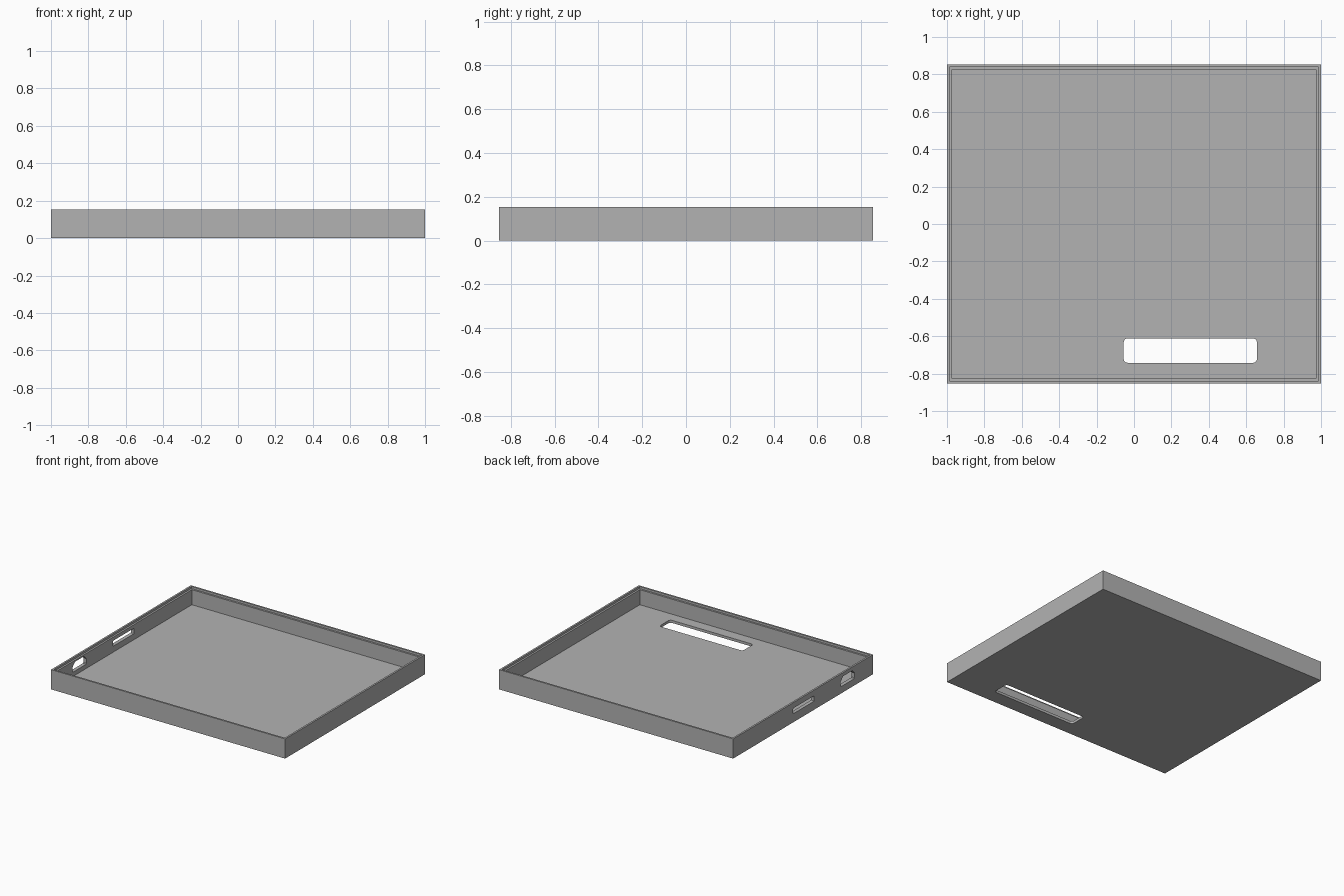
import bpy
import bmesh
import math

cube = bpy.data.objects.get("Cube")
if cube:
    bpy.data.objects.remove(cube, do_unlink=True)

grey = bpy.data.materials.new("plain grey")
grey.use_nodes = True
grey.diffuse_color = (0.45, 0.45, 0.45, 1)
shader = next(n for n in grey.node_tree.nodes if n.type == 'BSDF_PRINCIPLED')
shader.inputs["Base Color"].default_value = (0.45, 0.45, 0.45, 1)

HALF_X, HALF_Y, HEIGHT = 1.0, 0.853, 0.152
LIP, WALL, LEDGE, FLOOR = 0.014, 0.028, 0.136, 0.02


def make_object(name, bm):
    bmesh.ops.recalc_face_normals(bm, faces=bm.faces)
    mesh = bpy.data.meshes.new(name)
    bm.to_mesh(mesh)
    bm.free()
    mesh.materials.append(grey)
    obj = bpy.data.objects.new(name, mesh)
    bpy.context.collection.objects.link(obj)
    return obj


def rounded_rect(a0, a1, b0, b1, radii, steps=5):
    """Outline with one radius per corner, starting top right, going round."""
    points = []
    corners = [(a1, b1, -1, -1), (a0, b1, 1, -1), (a0, b0, 1, 1), (a1, b0, -1, 1)]
    for i, ((a, b, sa, sb), r) in enumerate(zip(corners, radii)):
        for k in range(steps + 1):
            t = math.pi / 2 * (i + k / steps)
            points.append((a + sa * r + r * math.cos(t), b + sb * r + r * math.sin(t)))
    return points


def cutter(name, outline, place, start, end):
    """Prism from an outline; place maps (a, b, depth) to x, y, z."""
    bm = bmesh.new()
    rings = [[bm.verts.new(place(a, b, d)) for a, b in outline] for d in (start, end)]
    bm.faces.new(rings[0])
    bm.faces.new(rings[1])
    for i in range(len(outline)):
        j = (i + 1) % len(outline)
        bm.faces.new((rings[0][i], rings[0][j], rings[1][j], rings[1][i]))
    obj = make_object(name, bm)
    obj.hide_render = True
    return obj


# Tray: stacked rectangles running up the outside, over the lip and ledge, to the floor
bm = bmesh.new()
levels = [(0, 0), (0, HEIGHT), (LIP, HEIGHT), (LIP, LEDGE), (WALL, LEDGE), (WALL, FLOOR)]
rings = []
for inset, z in levels:
    x, y = HALF_X - inset, HALF_Y - inset
    rings.append([bm.verts.new((sx * x, sy * y, z))
                  for sx, sy in ((-1, -1), (1, -1), (1, 1), (-1, 1))])
for low, high in zip(rings, rings[1:]):
    for i in range(4):
        j = (i + 1) % 4
        bm.faces.new((low[i], low[j], high[j], high[i]))
bm.faces.new(rings[0])
bm.faces.new(rings[-1])
tray = make_object("tray", bm)

# Openings: long floor slot, side wall slot and socket hole with cut upper corners
floor_slot = cutter("floor_slot_cutter",
                    rounded_rect(-0.055, 0.657, -0.742, -0.612, [0.02] * 4),
                    lambda a, b, d: (a, b, d), -0.05, 0.05)
wall_slot = cutter("wall_slot_cutter",
                   rounded_rect(-0.135, 0.12, 0.066, 0.108, [0.005] * 4, 3),
                   lambda a, b, d: (d, a, b), -1.05, -0.94)
socket = cutter("socket_cutter",
                rounded_rect(-0.63, -0.46, 0.053, 0.124, [0.03, 0.03, 0.005, 0.005], 1),
                lambda a, b, d: (d, a, b), -1.05, -0.94)

bpy.ops.object.select_all(action='DESELECT')
bpy.context.view_layer.objects.active = tray
tray.select_set(True)
for tool in (floor_slot, wall_slot, socket):
    mod = tray.modifiers.new(tool.name, 'BOOLEAN')
    mod.operation = 'DIFFERENCE'
    mod.solver = 'EXACT'
    mod.object = tool
    bpy.ops.object.modifier_apply(modifier=mod.name)
    bpy.data.objects.remove(tool, do_unlink=True)

bpy.ops.object.shade_smooth_by_angle(angle=math.radians(25))
